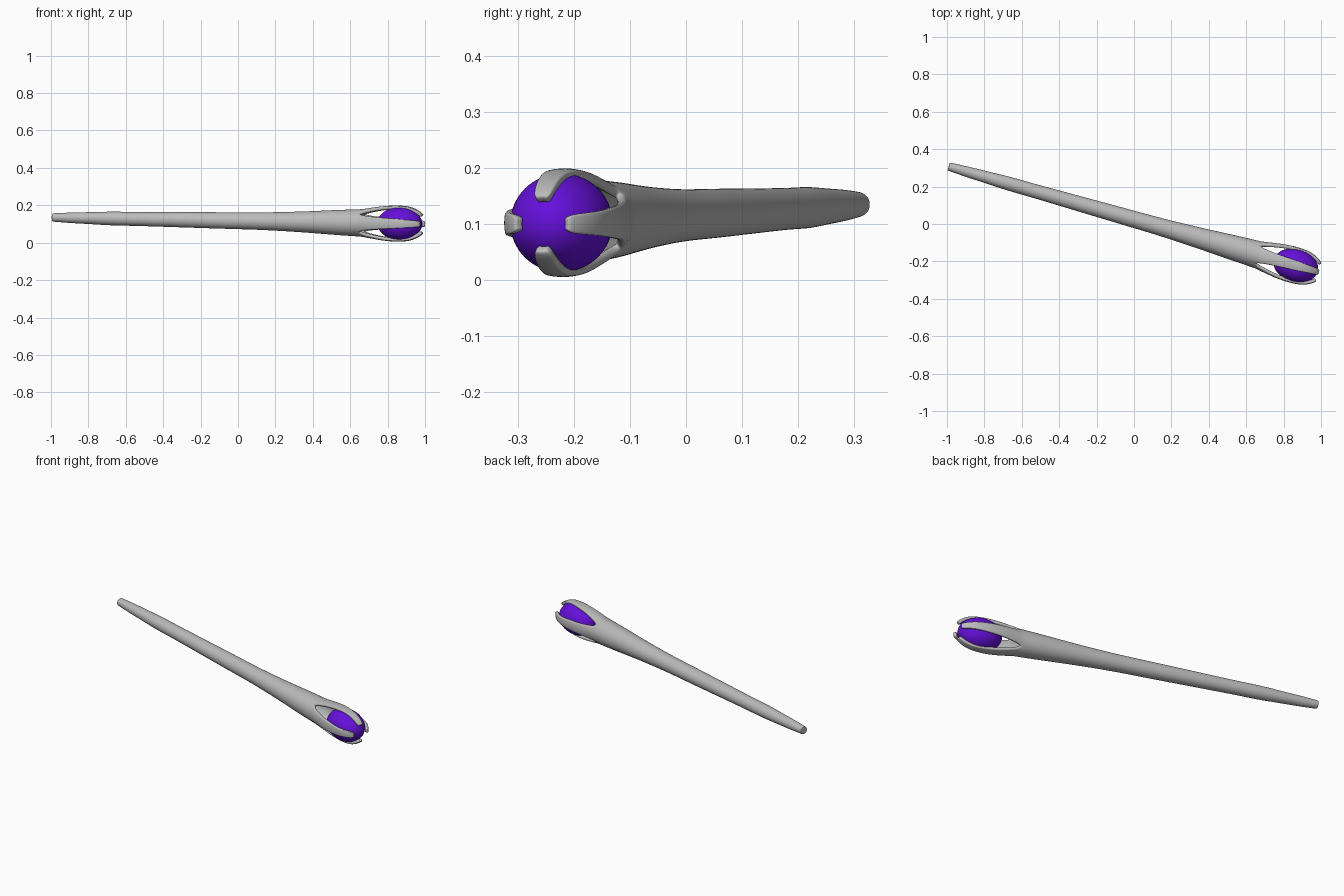
import bpy, bmesh, math
from mathutils import Matrix, Vector

if "Cube" in bpy.data.objects:
    bpy.data.objects.remove(bpy.data.objects["Cube"], do_unlink=True)


def material(name, rgb):
    m = bpy.data.materials.new(name)
    m.use_nodes = True
    m.diffuse_color = (*rgb, 1)
    m.node_tree.nodes["Principled BSDF"].inputs["Base Color"].default_value = (*rgb, 1)
    return m


grey = material("pale grey", (0.5, 0.5, 0.5))
purple = material("deep purple", (0.13, 0.005, 0.7))

# Frame of the staff: origin in the orb, local x along the shaft to the tip
centre = Vector((0.865, -0.222, 0.102))
axis = (centre - Vector((-0.993, 0.308, 0.135))).normalized()
side = Vector((0, 0, 1)).cross(axis).normalized()
up = axis.cross(side)
frame = Matrix((axis, side, up)).transposed().to_4x4()
frame.translation = centre

# Shaft: distance along the axis, radius
SHAFT = [(-1.93, 0.019), (-1.93, 0.022), (-1.92, 0.023), (-1.82, 0.029),
         (-1.72, 0.032), (-1.6, 0.038), (-1.5, 0.037), (-1.35, 0.039),
         (-1.15, 0.042), (-0.95, 0.045), (-0.8, 0.046), (-0.65, 0.051),
         (-0.5, 0.058), (-0.38, 0.066), (-0.28, 0.071), (-0.21, 0.074)]
# Claws: distance along the axis, radius, half width
CLAW = [(-0.21, 0.074, 0), (-0.2, 0.076, 0.051), (-0.18, 0.079, 0.045),
        (-0.13, 0.087, 0.038), (-0.08, 0.094, 0.034), (-0.02, 0.098, 0.030),
        (0.04, 0.095, 0.025), (0.08, 0.084, 0.022), (0.11, 0.068, 0.020),
        (0.125, 0.055, 0.017), (0.13, 0.048, 0.010)]
COLS = 6
QUARTER = math.pi / 4

bm = bmesh.new()


def point(u, r, a):
    return bm.verts.new((u, r * math.cos(a), r * math.sin(a)))


def strip(rows):
    for low, high in zip(rows, rows[1:]):
        for i in range(len(low) - 1):
            bm.faces.new((low[i], low[i + 1], high[i + 1], high[i]))


# Each quarter of the shaft runs on into one claw
for k in range(4):
    mid = k * math.pi / 2
    rows = []
    for u, r, *w in SHAFT + CLAW[1:]:
        half = min(QUARTER, w[0] / r) if w else QUARTER
        rows.append([point(u, r, mid + half * (2 * i / COLS - 1))
                     for i in range(COLS + 1)])
    strip(rows)
    hub = bm.verts.new((SHAFT[0][0], 0, 0))
    for i in range(COLS):
        bm.faces.new((rows[0][i + 1], rows[0][i], hub))
bmesh.ops.remove_doubles(bm, verts=bm.verts, dist=0.0002)
bmesh.ops.recalc_face_normals(bm, faces=bm.faces)
mesh = bpy.data.meshes.new("shaft_with_claws")
bm.to_mesh(mesh)
bm.free()
mesh.materials.append(grey)
mesh.shade_smooth()
staff = bpy.data.objects.new("shaft_with_claws", mesh)
bpy.context.collection.objects.link(staff)
staff.matrix_world = frame
solid = staff.modifiers.new("thickness", 'SOLIDIFY')
solid.thickness = 0.018
solid.offset = -1
smooth = staff.modifiers.new("rounding", 'SUBSURF')
smooth.levels = smooth.render_levels = 2

# Orb held between the claws
bpy.ops.mesh.primitive_uv_sphere_add(segments=48, ring_count=32, radius=1)
orb = bpy.context.object
orb.name = "orb"
orb.data.materials.append(purple)
orb.data.shade_smooth()
orb.matrix_world = frame @ Matrix.Diagonal((0.122, 0.088, 0.088, 1))
